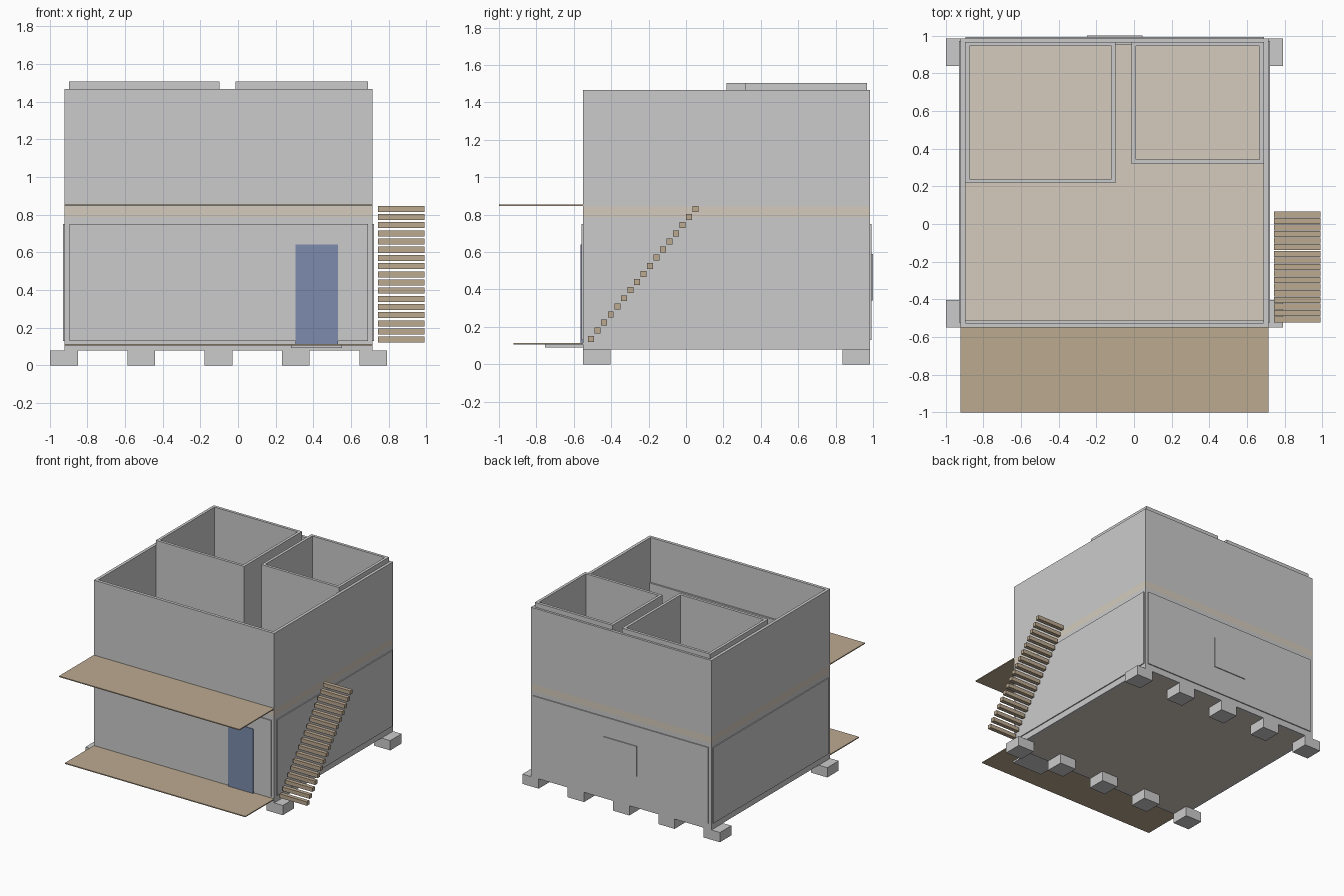
import bpy, bmesh

if "Cube" in bpy.data.objects:
    bpy.data.objects.remove(bpy.data.objects["Cube"])


def material(name, color):
    m = bpy.data.materials.new(name)
    m.diffuse_color = (*color, 1)
    m.use_nodes = True
    m.node_tree.nodes["Principled BSDF"].inputs["Base Color"].default_value = m.diffuse_color
    return m


WOOD = material("wood", (0.50, 0.40, 0.28))
FLOOR = material("floor", (0.66, 0.60, 0.51))
BLUE = material("door_blue", (0.20, 0.26, 0.42))


def finish(name, bm, mat):
    bmesh.ops.recalc_face_normals(bm, faces=bm.faces)
    me = bpy.data.meshes.new(name)
    bm.to_mesh(me)
    bm.free()
    ob = bpy.data.objects.new(name, me)
    if mat:
        me.materials.append(mat)
    bpy.context.collection.objects.link(ob)
    return ob


def box(name, x, y, z, mat=None):
    """Box from (min, max) pairs."""
    bm = bmesh.new()
    bmesh.ops.create_cube(bm, size=1)
    for v in bm.verts:
        v.co = [(a + b) / 2 + c * (b - a) for c, (a, b) in zip(v.co, (x, y, z))]
    return finish(name, bm, mat)


def wall_ring(name, x, y, z, t):
    """Open rectangular enclosure with walls of thickness t."""
    bm = bmesh.new()

    def loop(d, h):
        return [bm.verts.new((px, py, h)) for px, py in (
            (x[0] + d, y[0] + d), (x[1] - d, y[0] + d),
            (x[1] - d, y[1] - d), (x[0] + d, y[1] - d))]

    loops = [loop(0, z[0]), loop(0, z[1]), loop(t, z[1]), loop(t, z[0])]
    for i in range(4):
        a, b = loops[i], loops[(i + 1) % 4]
        for j in range(4):
            k = (j + 1) % 4
            bm.faces.new((a[j], a[k], b[k], b[j]))
    return finish(name, bm, None)


X, Y = (-0.92, 0.713), (-0.55, 0.985)
T = 0.025

# Foundation blocks in two rows
for row, y in (("front", (-0.55, -0.403)), ("back", (0.838, 0.985))):
    for i in range(5):
        cx = -0.923 + i * 0.41
        box(f"foundation_{row}_{i + 1}", (cx - 0.0735, cx + 0.0735), y, (0, 0.08))

# Two storeys of outer walls with floor slabs
wall_ring("lower_walls", X, Y, (0.08, 0.787), T)
wall_ring("upper_walls", X, Y, (0.843, 1.466), T)
box("ground_floor", (X[0] + T, X[1] - T), (Y[0] + T, Y[1] - T), (0.08, 0.11), FLOOR)
box("upper_floor", X, Y, (0.787, 0.843), FLOOR)

# Thin raised cladding panels on the lower storey
PZ, P = (0.13, 0.75), 0.008
px, py = (-0.895, 0.69), (-0.522, 0.97)
box("front_panel", px, (Y[0] - P, Y[0]), PZ)
box("back_panel", px, (Y[1], Y[1] + P), PZ)
box("left_panel", (X[0] - P, X[0]), py, PZ)
box("right_panel", (X[1], X[1] + P), py, PZ)
box("back_window", (-0.25, 0.045), (Y[1], 1.0), (0.34, 0.59))

# Upper rooms, and low ledges inside the front and back walls
wall_ring("left_room", (-0.896, -0.097), (0.217, 0.967), (0.843, 1.505), 0.023)
wall_ring("right_room", (-0.012, 0.69), (0.318, 0.967), (0.843, 1.505), 0.023)
box("front_inner_ledge", px, (Y[0] + T, -0.511), (0.843, 1.1))
box("back_inner_ledge", (-0.097, -0.012), (0.95, Y[1] - T), (0.843, 1.1))

# Porch, balcony, door and doorstep
box("porch_deck", X, (-0.923, Y[0]), (0.105, 0.113), WOOD)
box("balcony_deck", X, (-1.0, Y[0]), (0.845, 0.853), WOOD)
box("front_door", (0.305, 0.53), (-0.563, -0.54), (0.113, 0.64), BLUE)
box("doorstep", (0.28, 0.553), (-0.753, Y[0]), (0.091, 0.112))

# Outside stair of floating treads
for i in range(17):
    y, z, h = -0.507 + i * 0.0349, 0.136 + i * 0.0434, 0.016
    box(f"stair_tread_{i + 1}", (0.743, 0.99), (y - h, y + h), (z - h, z + h), WOOD)
